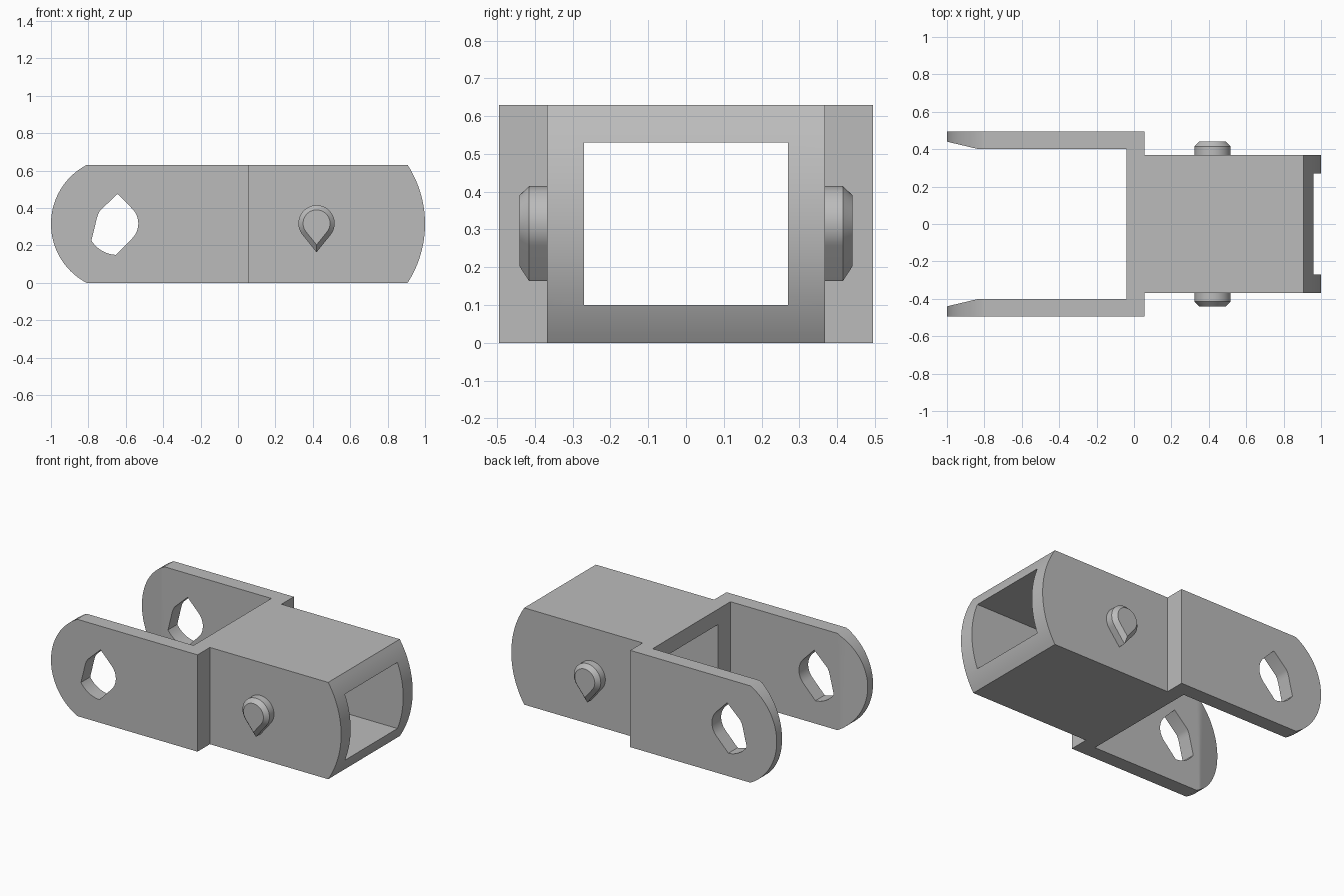
import bpy, bmesh
from math import sin, cos, radians

if "Cube" in bpy.data.objects:
    bpy.data.objects.remove(bpy.data.objects["Cube"], do_unlink=True)

grey = bpy.data.materials.new("plain grey")
grey.use_nodes = True
grey.diffuse_color = (0.5, 0.5, 0.5, 1)
grey.node_tree.nodes["Principled BSDF"].inputs["Base Color"].default_value = (0.5, 0.5, 0.5, 1)

HEIGHT = 0.63
MID = HEIGHT / 2
PLACE = {"X": lambda u, v, w: (w, u, v),
         "Y": lambda u, v, w: (u, w, v),
         "Z": lambda u, v, w: (u, v, w)}


def arc(cx, cy, r, start, end, n):
    angles = [radians(start + (end - start) * i / n) for i in range(n + 1)]
    return [(cx + r * cos(a), cy + r * sin(a)) for a in angles]


def loft(name, axis, sections):
    """Solid through matching outlines, each given as (points, depth along axis)."""
    bm = bmesh.new()
    rings = [[bm.verts.new(PLACE[axis](u, v, w)) for u, v in pts] for pts, w in sections]
    for a, b in zip(rings, rings[1:]):
        for i in range(len(a)):
            j = (i + 1) % len(a)
            bm.faces.new((a[i], a[j], b[j], b[i]))
    bm.faces.new(rings[0])
    bm.faces.new(rings[-1])
    bmesh.ops.recalc_face_normals(bm, faces=bm.faces)
    mesh = bpy.data.meshes.new(name)
    bm.to_mesh(mesh)
    bm.free()
    mesh.materials.append(grey)
    obj = bpy.data.objects.new(name, mesh)
    bpy.context.collection.objects.link(obj)
    return obj


def activate(obj):
    bpy.ops.object.select_all(action="DESELECT")
    obj.select_set(True)
    bpy.context.view_layer.objects.active = obj


def cut(obj, tool, operation):
    activate(obj)
    mod = obj.modifiers.new("cut", "BOOLEAN")
    mod.operation, mod.object, mod.solver = operation, tool, "EXACT"
    bpy.ops.object.modifier_apply(modifier=mod.name)
    bpy.data.objects.remove(tool, do_unlink=True)


def finish(obj):
    activate(obj)
    bpy.ops.object.shade_smooth_by_angle(angle=radians(20))


# Fork and sleeve: plan outline, half listed and mirrored across y
half = [(1.1, 0.368), (0.055, 0.368), (0.055, 0.495), (-1.1, 0.495),
        (-1.1, 0.464), (-0.83, 0.4), (-0.04, 0.4)]
plan = half + [(x, -y) for x, y in reversed(half)]
frame = loft("fork_link", "Z", [(plan, -0.1), (plan, HEIGHT + 0.1)])

# Rounded ends, from the side outline
side = arc(0.42, MID, 0.58, -32.9, 32.9, 24) + arc(-0.644, MID, 0.356, 117.8, 242.2, 36)
side = [(x, min(max(z, 0), HEIGHT)) for x, z in side]
cut(frame, loft("side_outline", "Y", [(side, -0.7), (side, 0.7)]), "INTERSECT")

# Square tunnel through the sleeve
tunnel = [(-0.27, 0.1), (0.27, 0.1), (0.27, 0.53), (-0.27, 0.53)]
cut(frame, loft("tunnel", "X", [(tunnel, -0.5), (tunnel, 1.2)]), "DIFFERENCE")

# Keyed hole through both arms
hole = [(-0.643, 0.476)] + arc(-0.643, 0.317, 0.168, 213, 267, 12)
hole[1:1] = [(-0.738, 0.386), (-0.748, 0.367), (-0.754, 0.348)]
hole += arc(-0.645, 0.317, 0.112, -45, 45, 12)
cut(frame, loft("hole", "Y", [(hole, -0.7), (hole, 0.7)]), "DIFFERENCE")
finish(frame)


# Teardrop pegs with a bevelled outer rim
def teardrop(r):
    return arc(0.42, 0.318, r, -38.8, 218.8, 36) + [(0.42, 0.318 - r * 1.597)]


for name, s in (("front_peg", -1), ("back_peg", 1)):
    finish(loft(name, "Y", [(teardrop(0.097), s * 0.36), (teardrop(0.097), s * 0.415),
                            (teardrop(0.072), s * 0.441)]))
